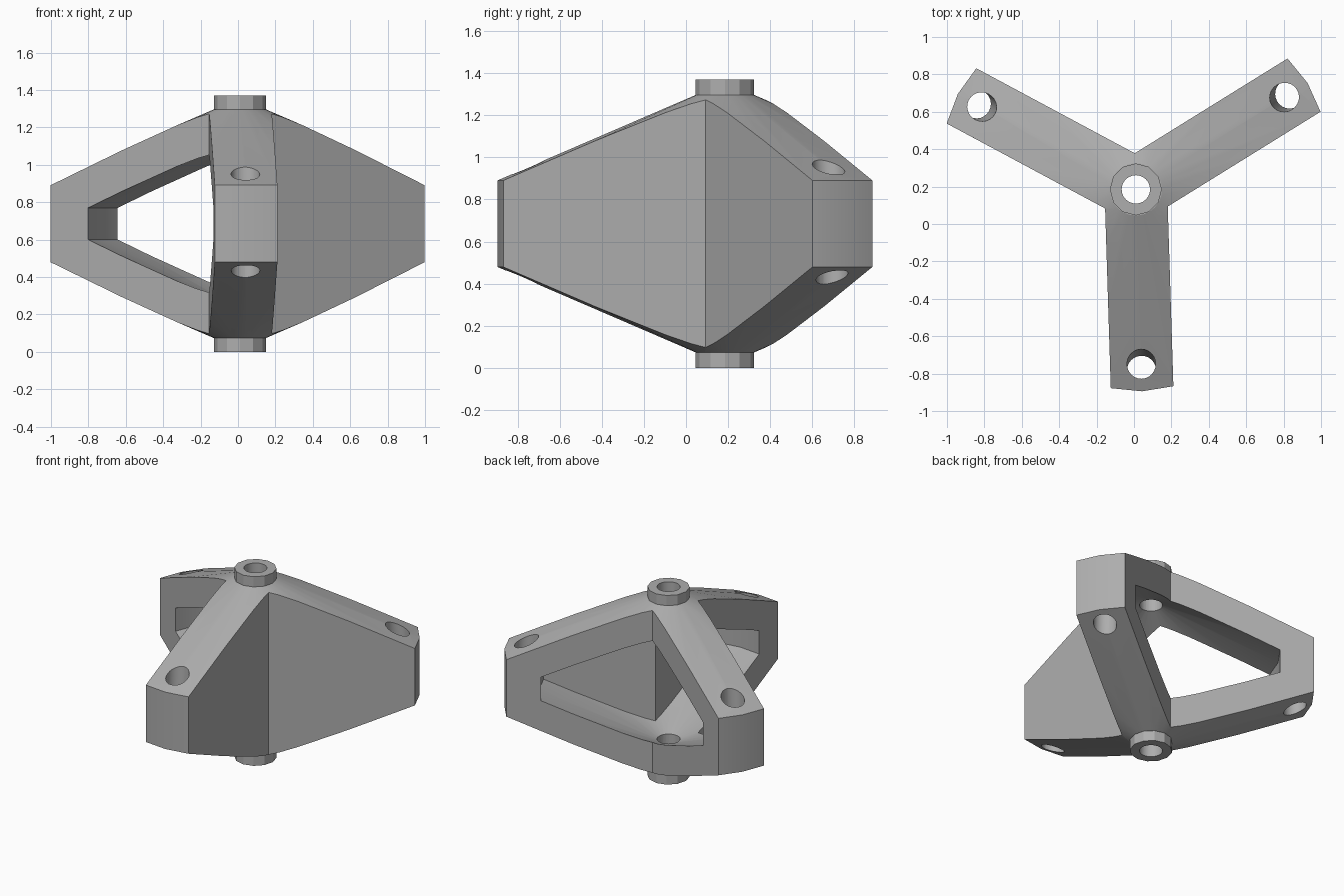
import bpy, bmesh
from math import sin, cos, radians, pi
from mathutils import Vector, Matrix

cube = bpy.data.objects.get("Cube")
if cube:
    bpy.data.objects.remove(cube, do_unlink=True)

CENTRE = Vector((0.01, 0.185, 0))      # vertical axis of the hub
ARMS = [radians(a) for a in (31.8, 151.8, 271.8)]
HALF_WIDTH = 0.1675
MID = 0.685                            # height of the mirror plane

grey = bpy.data.materials.new("plain grey")
grey.use_nodes = True
COLOUR = (0.42, 0.42, 0.42, 1)
grey.diffuse_color = COLOUR
grey.node_tree.nodes["Principled BSDF"].inputs["Base Color"].default_value = COLOUR


def finish(name, bm):
    bmesh.ops.recalc_face_normals(bm, faces=bm.faces)
    mesh = bpy.data.meshes.new(name)
    bm.to_mesh(mesh)
    bm.free()
    mesh.materials.append(grey)
    obj = bpy.data.objects.new(name, mesh)
    bpy.context.collection.objects.link(obj)
    return obj


def lathe(name, half_profile, sides):
    """Turn (radius, height above the mirror plane) points, mirrored below it."""
    points = half_profile + [(r, -h) for r, h in reversed(half_profile)]
    bm = bmesh.new()
    rings = []
    for r, h in points:
        rings.append([bm.verts.new(CENTRE + Vector((
            r * cos(ARMS[0] + 2 * pi * i / sides),
            r * sin(ARMS[0] + 2 * pi * i / sides), MID + h))) for i in range(sides)])
    for low, high in zip(rings, rings[1:]):
        for i in range(sides):
            j = (i + 1) % sides
            bm.faces.new((low[i], low[j], high[j], high[i]))
    bm.faces.new(rings[0])
    bm.faces.new(rings[-1])
    return finish(name, bm)


def rod(name, start, end, radius, sides):
    axis = end - start
    bm = bmesh.new()
    turn = axis.to_track_quat('Z', 'Y').to_matrix().to_4x4()
    bmesh.ops.create_cone(bm, cap_ends=True, segments=sides, radius1=radius, radius2=radius,
                          depth=axis.length,
                          matrix=Matrix.Translation((start + end) / 2) @ turn)
    return finish(name, bm)


def combine(target, tool, operation):
    mod = target.modifiers.new(operation, 'BOOLEAN')
    mod.operation = operation
    mod.solver = 'EXACT'
    mod.object = tool
    bpy.context.view_layer.objects.active = target
    bpy.ops.object.modifier_apply(modifier=mod.name)
    bpy.data.objects.remove(tool, do_unlink=True)


# Double cone body, trimmed to a three-armed outline
frame = lathe("three_arm_frame", [(0.14, 0.611), (1.08, 0.206)], 24)
bm = bmesh.new()
outline = []
for a in ARMS:
    along, across = Vector((cos(a), sin(a), 0)), Vector((-sin(a), cos(a), 0))
    outline += [CENTRE + along * 1.4 - across * HALF_WIDTH,
                CENTRE + along * 1.4 + across * HALF_WIDTH]
    notch = a + pi / 3
    outline.append(CENTRE + Vector((cos(notch), sin(notch), 0)) * HALF_WIDTH / sin(pi / 3))
base = bm.faces.new([bm.verts.new(p - Vector((0, 0, 0.5))) for p in outline])
top = bmesh.ops.extrude_face_region(bm, geom=[base])["geom"]
bmesh.ops.translate(bm, vec=(0, 0, 2.5), verts=[v for v in top if isinstance(v, bmesh.types.BMVert)])
combine(frame, finish("arm_outline", bm), 'INTERSECT')

# Hollow inside
combine(frame, lathe("cavity", [(0.02, 0.442), (0.853, 0.085)], 24), 'DIFFERENCE')

# Collars above and below the hub
for start, end in ((0, 0.12), (1.25, 1.37)):
    combine(frame, rod("collar", CENTRE + Vector((0, 0, start)),
                       CENTRE + Vector((0, 0, end)), 0.139, 12), 'UNION')

# Hub bore and the slightly splayed bores in the arm ends
combine(frame, rod("hub_bore", CENTRE - Vector((0, 0, 0.2)),
                   CENTRE + Vector((0, 0, 1.6)), 0.076, 24), 'DIFFERENCE')
for a in ARMS:
    along = Vector((cos(a), sin(a), 0))
    high = CENTRE + along * 0.923 + Vector((0, 0, MID + 0.45))
    low = CENTRE + along * 0.977 + Vector((0, 0, MID - 0.45))
    combine(frame, rod("arm_bore", high, low, 0.077, 24), 'DIFFERENCE')

# Smooth the rounded surfaces, keep edges crisp
bpy.ops.object.select_all(action='DESELECT')
frame.select_set(True)
bpy.context.view_layer.objects.active = frame
bpy.ops.object.shade_smooth_by_angle(angle=radians(22))
